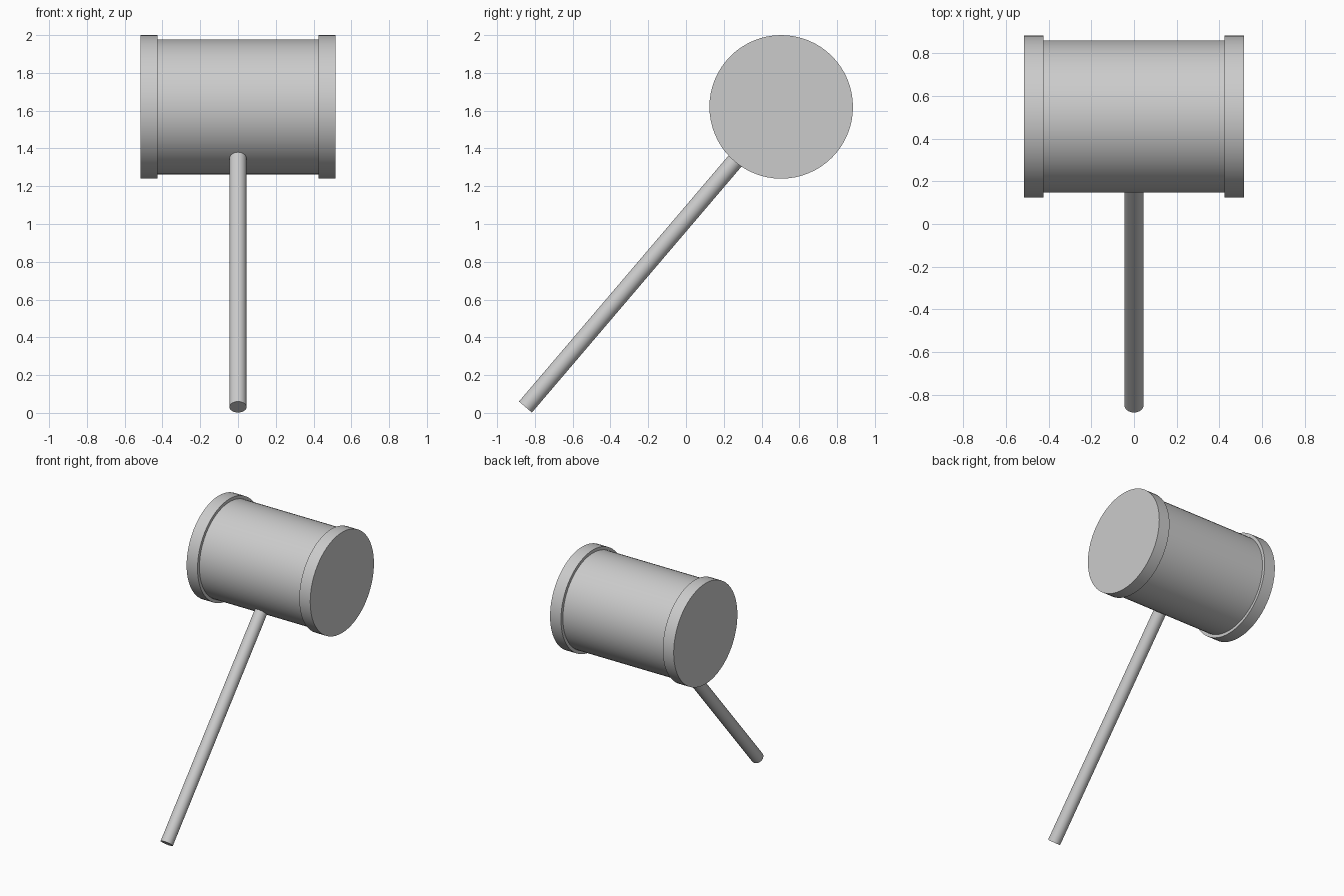
import bpy, math
from mathutils import Vector

if "Cube" in bpy.data.objects:
    bpy.data.objects.remove(bpy.data.objects["Cube"])

# single plain grey
grey = bpy.data.materials.new("plain_grey")
grey.diffuse_color = (0.6, 0.6, 0.6, 1)
grey.use_nodes = True
grey.node_tree.nodes["Principled BSDF"].inputs["Base Color"].default_value = grey.diffuse_color


def rod(name, start, end, radius, sides=64):
    """Smooth closed cylinder between two points."""
    a, b = Vector(start), Vector(end)
    bpy.ops.mesh.primitive_cylinder_add(vertices=sides, radius=radius,
                                        depth=(b - a).length, location=(a + b) / 2)
    ob = bpy.context.object
    ob.name = name
    ob.rotation_euler = (b - a).to_track_quat('Z', 'Y').to_euler()
    ob.data.materials.append(grey)
    bpy.ops.object.shade_smooth_by_angle(angle=math.radians(30))
    return ob


CY, CZ = 0.504, 1.62          # head axis
BODY_X, END_X = 0.425, 0.516  # body half length, overall half length

# head barrel
rod("head_barrel", (-BODY_X, CY, CZ), (BODY_X, CY, CZ), 0.357)

# wider end bands with flat striking faces
for side, s in (("left", -1), ("right", 1)):
    rod(side + "_end_band", (s * BODY_X, CY, CZ), (s * END_X, CY, CZ), 0.38)

# slanted handle, running into the head towards its centre
foot = Vector((0, -0.85, 0.031))
centre = Vector((0, CY, CZ))
rod("handle", foot, centre - (centre - foot).normalized() * 0.3, 0.045, 32)
